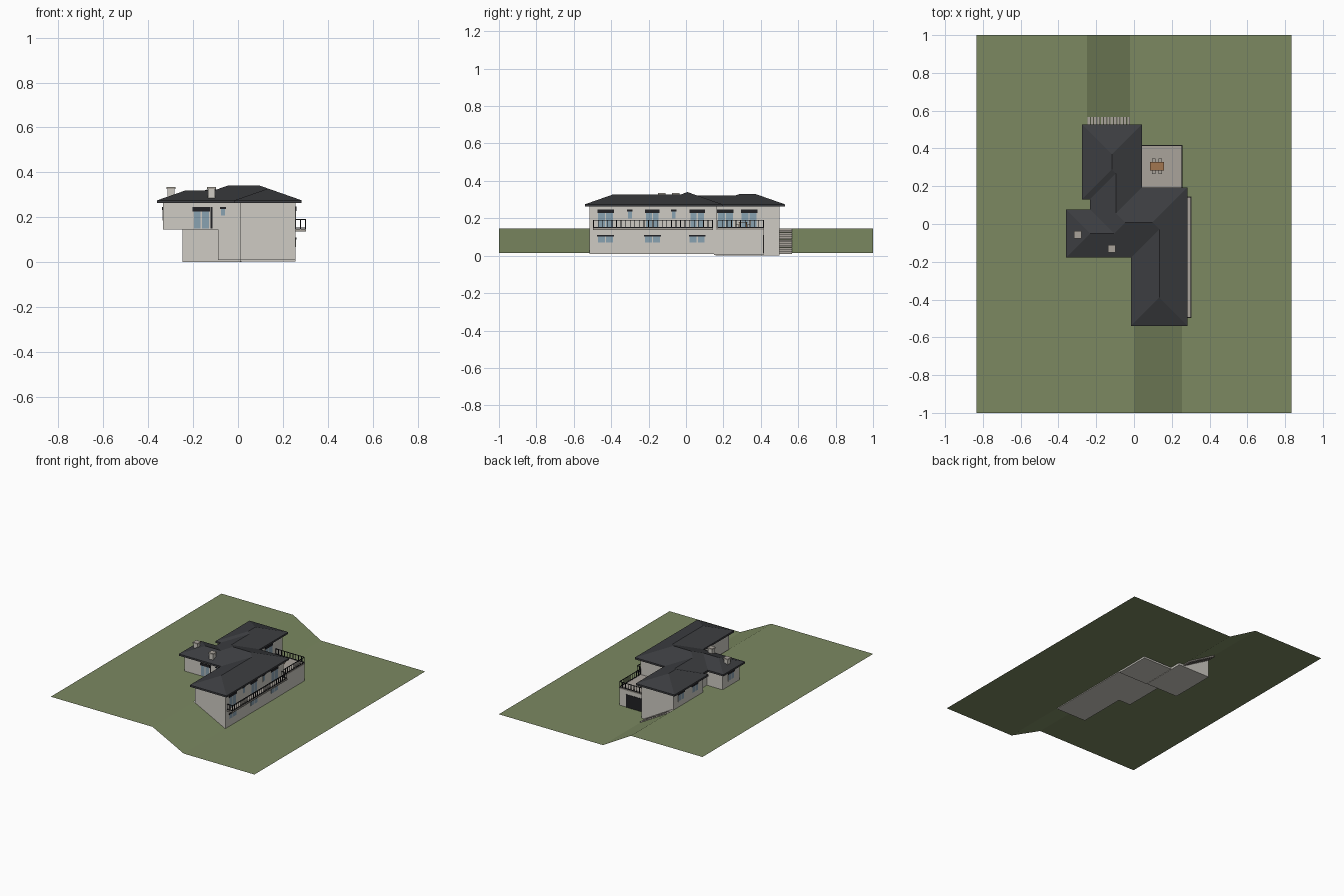
import bpy, bmesh

if "Cube" in bpy.data.objects:
    bpy.data.objects.remove(bpy.data.objects["Cube"])


def mat(name, r, g, b):
    m = bpy.data.materials.new(name)
    m.diffuse_color = (r, g, b, 1)
    m.use_nodes = True
    m.node_tree.nodes["Principled BSDF"].inputs["Base Color"].default_value = m.diffuse_color
    return m


WALL = mat("plaster", .62, .60, .55)
ROOF = mat("slate", .045, .047, .052)
GRASS = mat("grass", .20, .25, .12)
DARK = mat("dark_metal", .015, .015, .018)
GLASS = mat("glass", .25, .36, .44)
STONE = mat("stone", .40, .37, .33)
WOOD = mat("wood", .36, .18, .08)


def finish(name, bm, material):
    me = bpy.data.meshes.new(name)
    bm.to_mesh(me)
    bm.free()
    me.materials.append(material)
    ob = bpy.data.objects.new(name, me)
    bpy.context.collection.objects.link(ob)
    return ob


def boxes(name, items, material):
    """One object from boxes given as (x0, x1, y0, y1, z0, z1)."""
    bm = bmesh.new()
    for x0, x1, y0, y1, z0, z1 in items:
        vs = bmesh.ops.create_cube(bm, size=1)["verts"]
        for v in vs:
            v.co.x = x0 if v.co.x < 0 else x1
            v.co.y = y0 if v.co.y < 0 else y1
            v.co.z = z0 if v.co.z < 0 else z1
    return finish(name, bm, material)


# Terrain: upper lawn, lower lawn and two banks
HI, LO = .145, .015
upper = [(-.835, -1), (0, -1), (0, -.15), (-.09, -.15), (-.09, .16), (-.248, .16), (-.248, 1), (-.835, 1)]
lower = [(.255, -1), (.835, -1), (.835, 1), (-.02, 1), (-.02, .5), (.015, .5), (.015, .415), (.255, .415)]
bm = bmesh.new()
for pts in ([(x, y, HI) for x, y in upper], [(x, y, LO) for x, y in lower],
            [(0, -1, HI), (.255, -1, LO), (.255, -.515, LO), (0, -.515, HI)],
            [(-.248, .5, HI), (-.02, .5, LO), (-.02, 1, LO), (-.248, 1, HI)]):
    bm.faces.new([bm.verts.new(p) for p in pts])
finish("lawn", bm, GRASS)

# Walls
TOP = .265
boxes("front_wing_walls", [(.008, .257, -.515, .167, .01, TOP)], WALL)
boxes("middle_walls", [(-.09, .25, -.15, .166, .01, TOP), (-.206, .015, -.149, .499, .146, TOP)], WALL)
boxes("left_wing_walls", [(-.335, .1, -.151, .05, .146, TOP)], WALL)
boxes("back_wing_walls", [(-.248, .016, .157, .501, 0, TOP)], WALL)
boxes("garage_walls", [(.01, .256, .15, .415, .003, .14)], WALL)


# Hip roofs of equal pitch on overlapping rectangles
def hip_roof(name, x0, x1, y0, y1, z0=.262, z1=.275, pitch=.35):
    h = min(x1 - x0, y1 - y0) / 2
    bm = bmesh.new()
    c = [(x0, y0), (x1, y0), (x1, y1), (x0, y1)]
    b = [bm.verts.new((x, y, z0)) for x, y in c]
    t = [bm.verts.new((x, y, z1)) for x, y in c]
    r0 = bm.verts.new((x0 + h, y0 + h, z1 + h * pitch))
    r1 = bm.verts.new((x1 - h, y1 - h, z1 + h * pitch))
    bm.faces.new(b[::-1])
    for i in range(4):
        j = (i + 1) % 4
        bm.faces.new((b[i], b[j], t[j], t[i]))
    if x1 - x0 > y1 - y0:
        fs = [(t[0], t[1], r1, r0), (t[1], t[2], r1), (t[2], t[3], r0, r1), (t[3], t[0], r0)]
    else:
        fs = [(t[0], t[1], r0), (t[1], t[2], r1, r0), (t[2], t[3], r1), (t[3], t[0], r0, r1)]
    for f in fs:
        bm.faces.new(f)
    finish(name, bm, ROOF)


hip_roof("front_wing_roof", -.016, .284, -.54, .194)
hip_roof("middle_roof", -.233, .284, -.178, .194)
hip_roof("left_wing_roof", -.36, .284, -.178, .077)
hip_roof("back_wing_roof", -.275, .042, .13, .528)
hip_roof("link_roof", -.233, .042, -.178, .528)

# Chimneys with caps
for n, (x, y) in enumerate([(-.298, -.056), (-.118, -.13)]):
    boxes(f"chimney_{n}", [(x - .016, x + .016, y - .016, y + .016, .27, .325)], WALL)
    boxes(f"chimney_cap_{n}", [(x - .02, x + .02, y - .02, y + .02, .325, .335)], STONE)


# Windows: frame, panes and shutter box; axis is the wall normal
def window(name, axis, sign, pos, a0, a1, z0, z1, panes=2):
    def slab(u0, u1, w0, w1, d):
        p0, p1 = sorted((pos - sign * .003, pos + sign * d))
        return (p0, p1, u0, u1, w0, w1) if axis == "x" else (u0, u1, p0, p1, w0, w1)
    s = z1 - (z1 - z0) * .2
    boxes(name + "_frame", [slab(a0, a1, z0, s, .001)], WALL)
    w = (a1 - a0) / panes
    boxes(name + "_glass", [slab(a0 + i * w + .003, a0 + (i + 1) * w - .003, z0 + .003, s, .002)
                            for i in range(panes)], GLASS)
    boxes(name + "_shutter", [slab(a0 - .002, a1 + .002, s, z1, .004)], DARK)


for n, (c, w) in enumerate([(-.43, .085), (-.18, .072), (.06, .08)]):
    window(f"balcony_door_{n}", "x", 1, .257, c - w / 2, c + w / 2, .147, .248)
    window(f"basement_window_{n}", "x", 1, .257, c - .043, c + .043, .067, .11)
for n, c in enumerate([-.30, -.065]):
    window(f"small_window_{n}", "x", 1, .257, c - .013, c + .013, .195, .248, 1)
for n, c in enumerate([.211, .337]):
    window(f"terrace_door_{n}", "x", 1, .016, c - .042, c + .042, .147, .248)
window("front_door", "y", -1, -.151, -.20, -.127, .147, .245)
boxes("front_door_post", [(-.122, -.114, -.156, -.15, .15, .245)], DARK)
window("front_small_window", "y", -1, -.151, -.078, -.056, .205, .245, 1)
for n, c in enumerate([.25, .41]):
    window(f"left_window_{n}", "x", -1, -.248, c - .035, c + .035, .185, .245)
window("left_wing_window", "x", -1, -.335, -.085, -.015, .185, .245)
boxes("garage_door", [(.03, .2, .41, .418, .015, .11)], DARK)

# Terrace and balcony slabs
boxes("terrace_floor", [(.01, .258, .16, .418, .138, .147)], STONE)
boxes("balcony_floor", [(.25, .304, -.497, .145, .137, .147)], STONE)


# Railings
def railing(name, path, z=.147, h=.044, gap=.024):
    items = []
    for (xa, ya), (xb, yb) in zip(path, path[1:]):
        x0, x1, y0, y1 = min(xa, xb), max(xa, xb), min(ya, yb), max(ya, yb)
        for zz in (z + .006, z + h):
            items.append((x0 - .002, x1 + .002, y0 - .002, y1 + .002, zz - .004, zz))
        n = max(1, round((x1 - x0 + y1 - y0) / gap))
        for i in range(n + 1):
            x, y = xa + (xb - xa) * i / n, ya + (yb - ya) * i / n
            items.append((x - .002, x + .002, y - .002, y + .002, z, z + h))
    boxes(name, items, DARK)


railing("balcony_railing", [(.257, -.494), (.301, -.494), (.301, .142), (.257, .142)])
railing("terrace_railing", [(.254, .17), (.254, .414), (.02, .414)])

# Garden stairs down the bank
N = 13
run, rise = .228 / N, (HI - LO) / N
boxes("garden_stairs", [(-.246 + i * run, -.246 + (i + 1) * run - .003, .5, .567,
                         HI - (i + 1) * rise - .006, HI - i * rise) for i in range(N)], STONE)

# Terrace table and chairs
tx, ty, tz = .122, .305, .147
boxes("table", [(tx - .036, tx + .036, ty - .023, ty + .023, tz + .03, tz + .034)] +
      [(tx + a - .002, tx + a + .002, ty + b - .002, ty + b + .002, tz, tz + .03)
       for a in (-.031, .031) for b in (-.018, .018)], WOOD)
for n, (a, s) in enumerate([(-.018, 1), (.018, 1), (-.018, -1), (.018, -1)]):
    x, y = tx + a, ty + s * .03
    yb = y + s * .01
    boxes(f"chair_{n}", [(x - .009, x + .009, y - .01, y + .01, tz + .017, tz + .02),
                         (x - .009, x + .009, yb - .0015, yb + .0015, tz + .017, tz + .042)] +
          [(x + p - .001, x + p + .001, y + q - .001, y + q + .001, tz, tz + .017)
           for p in (-.008, .008) for q in (-.008, .008)], STONE)
